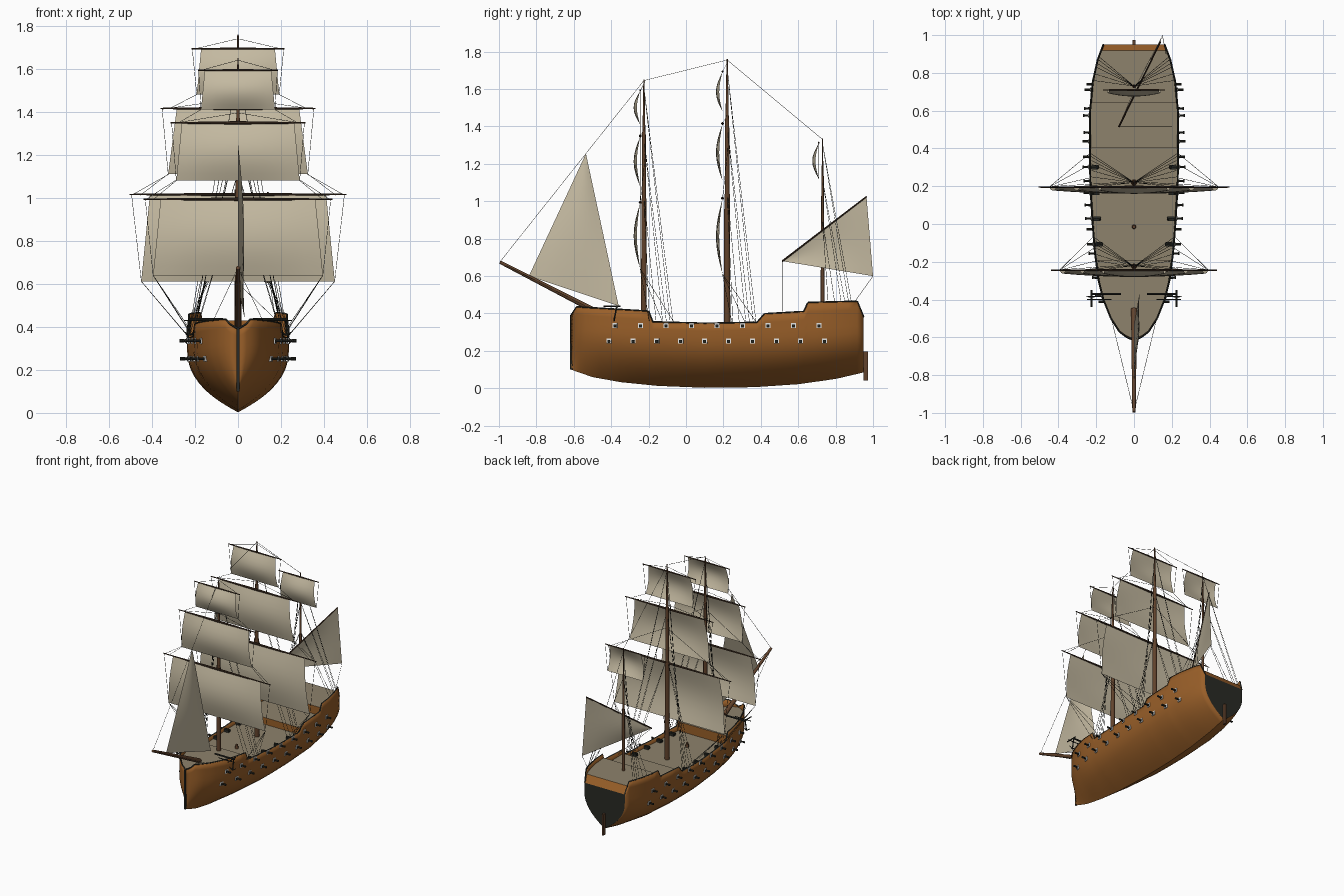
import bpy, bmesh, math
from mathutils import Vector, Matrix

if "Cube" in bpy.data.objects:
    bpy.data.objects.remove(bpy.data.objects["Cube"])


def material(name, rgb):
    m = bpy.data.materials.new(name)
    m.diffuse_color = (*rgb, 1)
    m.use_nodes = True
    m.node_tree.nodes["Principled BSDF"].inputs["Base Color"].default_value = m.diffuse_color
    return m


HULL = material("hull wood", (0.32, 0.115, 0.022))
DECK = material("deck planks", (0.27, 0.225, 0.15))
SAIL = material("canvas", (0.56, 0.495, 0.36))
SPAR = material("spar wood", (0.12, 0.055, 0.025))
YARD = material("dark yard wood", (0.055, 0.03, 0.017))
DARK = material("dark iron", (0.022, 0.023, 0.018))
WHITE = material("port white", (0.8, 0.8, 0.78))


def finish(name, bm, mat, smooth=None):
    bmesh.ops.recalc_face_normals(bm, faces=bm.faces)
    me = bpy.data.meshes.new(name)
    bm.to_mesh(me)
    bm.free()
    ob = bpy.data.objects.new(name, me)
    bpy.context.collection.objects.link(ob)
    me.materials.append(mat)
    if smooth:
        bpy.ops.object.select_all(action='DESELECT')
        ob.select_set(True)
        bpy.context.view_layer.objects.active = ob
        bpy.ops.object.shade_smooth_by_angle(angle=math.radians(smooth))
    return ob


def tube(bm, a, b, r0, r1=None, n=8):
    a, b = Vector(a), Vector(b)
    m = Matrix.Translation((a + b) / 2) @ (b - a).to_track_quat('Z', 'Y').to_matrix().to_4x4()
    bmesh.ops.create_cone(bm, cap_ends=True, segments=n, radius1=r0,
                          radius2=r0 if r1 is None else r1, depth=(b - a).length, matrix=m)


def box(bm, c, size, rz=0):
    m = Matrix.Translation(c) @ Matrix.Rotation(rz, 4, 'Z') @ Matrix.Diagonal((*size, 1))
    bmesh.ops.create_cube(bm, size=1, matrix=m)


def grid(bm, rows):
    vs = [[bm.verts.new(p) for p in r] for r in rows]
    for r, s in zip(vs, vs[1:]):
        for i in range(len(r) - 1):
            bm.faces.new((r[i], r[i + 1], s[i + 1], s[i]))


def lerp(table, y):
    for (a, p), (b, q) in zip(table, table[1:]):
        if y <= b:
            return p + (q - p) * max(0, (y - a) / (b - a))
    return table[-1][1]


# Hull lines: half beam, keel height and sheer height along the length
BEAM = [(-.615, .003), (-.6, .04), (-.57, .08), (-.5, .125), (-.4, .165), (-.3, .19), (-.15, .21),
        (0, .222), (.2, .234), (.4, .237), (.6, .235), (.75, .222), (.87, .195), (.95, .165)]
KEEL = [(-.615, .10), (-.5, .06), (-.35, .033), (-.15, .013), (.1, .003), (.35, .005),
        (.6, .022), (.8, .05), (.95, .085)]
SHEER = [(-.615, .39), (-.585, .435), (-.2, .412), (-.178, .355), (.1, .347), (.38, .352),
         (.42, .398), (.63, .41), (.652, .458), (.915, .465), (.95, .38)]
FULL = [(-.615, 1.7), (-.3, 2.2), (.1, 2.6), (.6, 2.5), (.95, 2.1)]


def half(y, z):
    k = lerp(KEEL, y)
    s = min(1, max(0, (z - k) / (.31 - k)))
    return lerp(BEAM, y) * (1 - (1 - s) ** lerp(FULL, y))


stations = sorted({p[0] for t in (BEAM, SHEER) for p in t} |
                  {-.46, -.54, .28, .5, .69, .81, -.08, -.35, -.25})
N = 12


def section(y, top):
    k = lerp(KEEL, y)
    zs = [k + (top - k) * (i / N) ** 1.4 for i in range(N + 1)]
    right = [(half(y, z), y, z) for z in zs]
    return [(-x, y, z) for x, y, z in reversed(right[1:])] + right


bm = bmesh.new()
grid(bm, [section(y, lerp(SHEER, y)) for y in stations])
hull = finish("hull", bm, HULL, 40)
sol = hull.modifiers.new("planking", 'SOLIDIFY')
sol.thickness, sol.offset = .008, -1

# Dark stern transom, sloping wood band above it
bm = bmesh.new()
bm.faces.new([bm.verts.new((x, .951, z)) for x, y, z in section(.95, .38)])
finish("transom", bm, DARK)
bm = bmesh.new()
grid(bm, [[(-.172, .917, .43), (.172, .917, .43)], [(-.163, .951, .38), (.163, .951, .38)]])
finish("stern_band", bm, HULL)

# Stepped decks and the bulkheads between them
DECKS = [(-.605, -.19, .387), (-.19, .405, .32), (.405, .642, .37), (.642, .918, .43)]
bd, bk = bmesh.new(), bmesh.new()
for i, (a, b, z) in enumerate(DECKS):
    ys = [a] + [y for y in stations if a + .005 < y < b - .005] + [b]
    grid(bd, [[(s * max(.003, half(y, z) - .004), y, z) for s in (-1, 1)] for y in ys])
    if i:
        w, z0 = half(a, .3) - .004, DECKS[i - 1][2]
        grid(bk, [[(-w, a, z0), (w, a, z0)], [(-w, a, z), (w, a, z)]])
finish("decks", bd, DECK)
finish("deck_bulkheads", bk, HULL)

# Dark rail on the bulwarks, stem post and rudder
bm = bmesh.new()
for s in (-1, 1):
    pts = [(s * (half(y, .4) - .003), y, lerp(SHEER, y)) for y in stations]
    for a, b in zip(pts, pts[1:]):
        tube(bm, a, b, .005, n=4)
box(bm, (0, -.614, .245), (.012, .012, .29))
finish("rail_and_stem", bm, DARK)
bm = bmesh.new()
box(bm, (0, .962, .12), (.014, .024, .155))
finish("rudder", bm, SPAR)

# Two gun rows: white port plates, barrels and carriages
ports, guns = bmesh.new(), bmesh.new()
rows = [(.252, [-.412 + .128 * i for i in range(10)]), (.335, [-.38 + .1363 * i for i in range(9)])]
for z, ys in rows:
    for y in ys:
        x = half(y, z)
        ang = math.atan((half(y + .02, z) - half(y - .02, z)) / .04)
        for s in (-1, 1):
            box(ports, (s * (x + .001), y, z), (.008, .027, .027), -s * ang)
            box(guns, (s * (x + .003), y, z - .002), (.008, .016, .014), -s * ang)
            tube(guns, (s * (x - .05), y, z), (s * (x + .035), y, z), .008, .0055)
            tube(guns, (s * (x + .028), y, z), (s * (x + .036), y, z), .0075)
            if z > .3 and -.19 < y < .4:
                box(guns, (s * (x - .028), y, z - .006), (.035, .024, .018))
finish("gun_ports", ports, WHITE)
finish("guns", guns, DARK, 40)

# Masts, tapered in three steps, and the bowsprit
MASTS = [(-.225, .38, 1.65, .015), (.22, .32, 1.76, .017), (.73, .43, 1.335, .010)]
bm = bmesh.new()
for y, z0, z1, r in MASTS:
    za, zb = z0 + (z1 - z0) * .5, z0 + (z1 - z0) * .78
    tube(bm, (0, y, z0), (0, y, za), r, r * .9, 12)
    tube(bm, (0, y, za - .03), (0, y, zb), r * .75, r * .65, 12)
    tube(bm, (0, y, zb - .03), (0, y, z1), r * .55, r * .2, 12)
tube(bm, (0, -.45, .395), (0, -.995, .675), .016, .009, 12)
tube(bm, (0, -.015, .32), (0, -.015, .35), .012, .009, 12)
finish("masts_and_bowsprit", bm, SPAR, 40)

# Square sails: y, foot z, head z, foot half width, head half width, yard half width
SQUARES = [(-.245, .64, .99, .395, .36, .44), (-.245, 1.08, 1.345, .287, .262, .315),
           (-.245, 1.41, 1.59, .172, .155, .187), (.195, .612, 1.012, .45, .41, .505),
           (.195, 1.11, 1.412, .325, .285, .36), (.195, 1.48, 1.69, .192, .172, .217),
           (.71, 1.12, 1.31, .145, .13, .165)]
bs, by = bmesh.new(), bmesh.new()
for y, z0, z1, w0, w1, wy in SQUARES:
    rows = []
    for j in range(9):
        v = j / 8
        w, belly = w0 + (w1 - w0) * v, .035 * math.sin(math.pi * v)
        rows.append([(w * u / 5, y - belly * (1 - .5 * (u / 5) ** 2), z0 + (z1 - z0) * v)
                     for u in range(-5, 6)])
    grid(bs, rows)
    for s in (-1, 1):
        tube(by, (0, y, z1 + .004), (s * wy, y, z1 + .004), .008 if wy > .3 else .005, .003)
finish("square_sails", bs, SAIL, 60)


def triangle_sail(name, a, b, c, belly):
    a, b, c = Vector(a), Vector(b), Vector(c)
    n = (b - a).cross(c - a).normalized() * belly
    bm, rows = bmesh.new(), []
    for j in range(9):
        t = j / 8
        p, q = a.lerp(b, t), a.lerp(c, t)
        rows.append([p.lerp(q, i / 8) + n * math.sin(math.pi * t) * math.sin(math.pi * i / 8)
                     for i in range(9)])
    grid(bm, rows)
    bmesh.ops.remove_doubles(bm, verts=bm.verts, dist=1e-5)
    finish(name, bm, SAIL, 60)


# Jib and slanted lateen sail with its yard
triangle_sail("jib", (0, -.535, 1.255), (0, -.84, .60), (.03, -.36, .44), .02)
LOW, PEAK, CLEW = (-.08, .515, .68), (.14, .965, 1.025), (.15, 1.0, .60)
triangle_sail("lateen_sail", LOW, PEAK, CLEW, .012)
tube(by, LOW, PEAK, .005, .004)
finish("yards", by, YARD, 40)

# Anchors hung from beams on both bows
bm = bmesh.new()
for s in (-1, 1):
    tube(bm, (s * .07, -.37, .435), (s * .23, -.37, .435), .006)
    tube(bm, (s * .225, -.37, .44), (s * .225, -.385, .36), .004)
    tube(bm, (s * .225, -.44, .44), (s * .225, -.35, .44), .004)
    for d in (-1, 1):
        tube(bm, (s * .225, -.385, .36), (s * (.225 + d * .027), -.385, .378), .004, .002)
    tube(bm, (s * .12, -.40, .43), (s * .25, -.40, .43), .003)
finish("anchors", bm, DARK)

# Rigging: stays, shrouds, sheets and braces
bm = bmesh.new()


def rope(a, b):
    tube(bm, a, b, .0013, n=3)


tips = [(0, -.995, .675), (0, -.225, 1.645), (0, .22, 1.755), (0, .73, 1.33)]
for a, b in zip(tips, tips[1:]):
    rope(a, b)
rope(LOW, (.2, .515, .41))
rope(CLEW, (.17, .9, .46))
for s in (-1, 1):
    rope(tips[0], (s * .12, -.5, .42))
    for (y, z0, z1, r), side in zip(MASTS, (.36, .35, .46)):
        for f, off in ((.52, .03), (.52, .065), (.76, .1), (.76, .12), (.97, .14), (.97, .155)):
            e = y + off
            rope((0, y, z0 + (z1 - z0) * f), (s * (half(e, .35) - .005), e, side))
    for i, (y, z0, z1, w0, w1, wy) in enumerate(SQUARES):
        rope((s * wy * .98, y, z1), (s * w0, y, z0))
        if i in (0, 3):
            for off in (.05, .12, .18):
                rope((s * w0, y, z0), (s * (half(y + off, .35) - .004), y + off, .355))
            rope((s * wy * .98, y, z1), (0, y + .03, z1 + .28))
        elif i < 6:
            rope((s * w0, y, z0), (s * SQUARES[i - 1][5] * .9, y, SQUARES[i - 1][2]))
            rope((s * wy * .98, y, z1), (0, y + .025, z1 + .05))
finish("rigging", bm, DARK)
